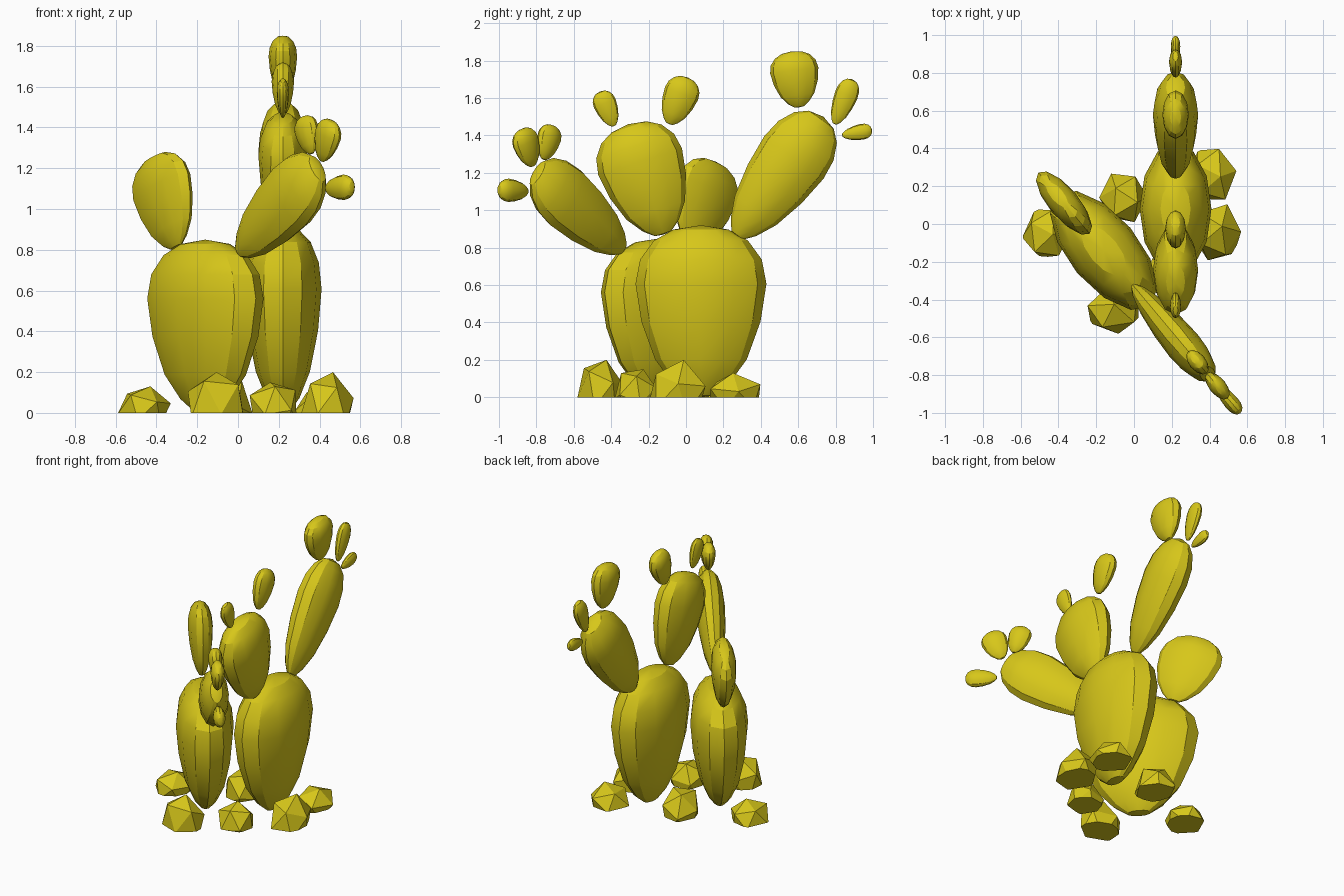
import bpy, bmesh, math, random
from mathutils import Vector, Matrix

cube = bpy.data.objects.get("Cube")
if cube:
    bpy.data.objects.remove(cube, do_unlink=True)

random.seed(4)

mat = bpy.data.materials.new("olive_yellow")
mat.use_nodes = True
COLOUR = (0.68, 0.57, 0.01, 1)
mat.diffuse_color = COLOUR
mat.node_tree.nodes["Principled BSDF"].inputs["Base Color"].default_value = COLOUR

# Egg profile of every pad: (height fraction, radius fraction)
PROFILE = [(0.01, 0.2), (0.08, 0.43), (0.22, 0.7), (0.44, 0.91),
           (0.66, 1), (0.8, 0.93), (0.91, 0.72), (0.975, 0.42)]
SIDES = 12


def finish(name, bm, smooth):
    mesh = bpy.data.meshes.new(name)
    bmesh.ops.recalc_face_normals(bm, faces=bm.faces)
    bm.to_mesh(mesh)
    bm.free()
    mesh.materials.append(mat)
    ob = bpy.data.objects.new(name, mesh)
    bpy.context.collection.objects.link(ob)
    if smooth:
        bpy.ops.object.select_all(action='DESELECT')
        ob.select_set(True)
        bpy.context.view_layer.objects.active = ob
        bpy.ops.object.shade_smooth_by_angle(angle=math.radians(24))
    return ob


def pad(name, plane, base, top, width, thick):
    """Flattened egg from base to top; both are (along, height) in a vertical plane."""
    origin, along = plane
    start, end = (origin + along * p[0] + Vector((0, 0, p[1])) for p in (base, top))
    axis = (end - start).normalized()
    flat = Vector((-along.y, along.x, 0))
    side = flat.cross(axis)
    frame = Matrix((side * width / 2, flat * thick / 2, end - start)).transposed()
    bm = bmesh.new()

    def vert(x, y, z):
        return bm.verts.new(start + frame @ Vector((x, y, z)))

    rings = []
    for z, r in PROFILE:
        angles = [math.tau * i / SIDES for i in range(SIDES)]
        rings.append([vert(r * math.cos(a), r * math.sin(a), z) for a in angles])
    bottom, tip = vert(0, 0, 0), vert(0, 0, 1)
    for i in range(SIDES):
        j = (i + 1) % SIDES
        for low, high in zip(rings, rings[1:]):
            bm.faces.new((low[i], low[j], high[j], high[i]))
        bm.faces.new((bottom, rings[0][j], rings[0][i]))
        bm.faces.new((tip, rings[-1][i], rings[-1][j]))
    finish(name, bm, True)


def rock(name, x, y, rx, ry, height):
    """Faceted boulder cut flat at the ground."""
    bm = bmesh.new()
    bmesh.ops.create_icosphere(bm, subdivisions=1, radius=1)
    turn = Matrix.Rotation(random.uniform(0, 6), 3, 'Z') @ Matrix.Rotation(random.uniform(0.2, 0.7), 3, 'X')
    for v in bm.verts:
        v.co = turn @ v.co * random.uniform(0.93, 1.07)
    bmesh.ops.bisect_plane(bm, geom=bm.verts[:] + bm.edges[:] + bm.faces[:],
                           plane_co=(0, 0, -0.15), plane_no=(0, 0, -1), clear_outer=True)
    bmesh.ops.holes_fill(bm, edges=[e for e in bm.edges if e.is_boundary])
    peak = max(v.co.z for v in bm.verts)
    for v in bm.verts:
        v.co = (x + v.co.x * rx, y + v.co.y * ry, (v.co.z + 0.15) / (peak + 0.15) * height)
    finish(name, bm, False)


# Tall cactus at the model's left, fanned front to back
left = (Vector((0.22, 0, 0)), Vector((0, 1, 0)))
pad("left_trunk_pad", left, (0.08, 0), (0.08, 0.92), 0.70, 0.38)
pad("left_front_pad", left, (-0.12, 0.87), (-0.31, 1.46), 0.47, 0.24)
pad("left_front_bud_small", left, (-0.385, 1.45), (-0.46, 1.635), 0.125, 0.06)
pad("left_front_bud_large", left, (-0.09, 1.46), (0.01, 1.71), 0.19, 0.11)
pad("left_back_pad", left, (0.27, 0.86), (0.735, 1.5), 0.39, 0.24)
pad("left_back_bud_large", left, (0.605, 1.55), (0.565, 1.85), 0.26, 0.14)
pad("left_back_bud_medium", left, (0.795, 1.46), (0.89, 1.7), 0.125, 0.07)
pad("left_back_bud_small", left, (0.835, 1.4), (0.995, 1.43), 0.085, 0.05)

# Shorter cactus at the model's right, fanned along a diagonal
turn = math.radians(-50)
right = (Vector((-0.16, -0.14, 0)), Vector((math.cos(turn), math.sin(turn), 0)))
pad("right_trunk_pad", right, (0, 0), (0, 0.85), 0.77, 0.37)
pad("right_front_pad", right, (0.25, 0.79), (0.87, 1.21), 0.36, 0.19)
pad("right_front_bud_inner", right, (0.81, 1.27), (0.75, 1.455), 0.15, 0.09)
pad("right_front_bud_middle", right, (0.885, 1.235), (0.965, 1.435), 0.17, 0.09)
pad("right_front_bud_outer", right, (0.92, 1.1), (1.125, 1.11), 0.125, 0.08)
pad("right_back_pad", right, (-0.22, 0.81), (-0.39, 1.26), 0.42, 0.16)

# Stones around the base
rock("rock_right", -0.46, -0.05, 0.13, 0.15, 0.13)
rock("rock_back", -0.06, 0.14, 0.13, 0.14, 0.16)
rock("rock_front", -0.11, -0.46, 0.155, 0.125, 0.2)
rock("rock_front_left", 0.18, -0.27, 0.13, 0.12, 0.15)
rock("rock_left", 0.44, -0.05, 0.14, 0.16, 0.2)
rock("rock_back_left", 0.41, 0.26, 0.13, 0.15, 0.13)
